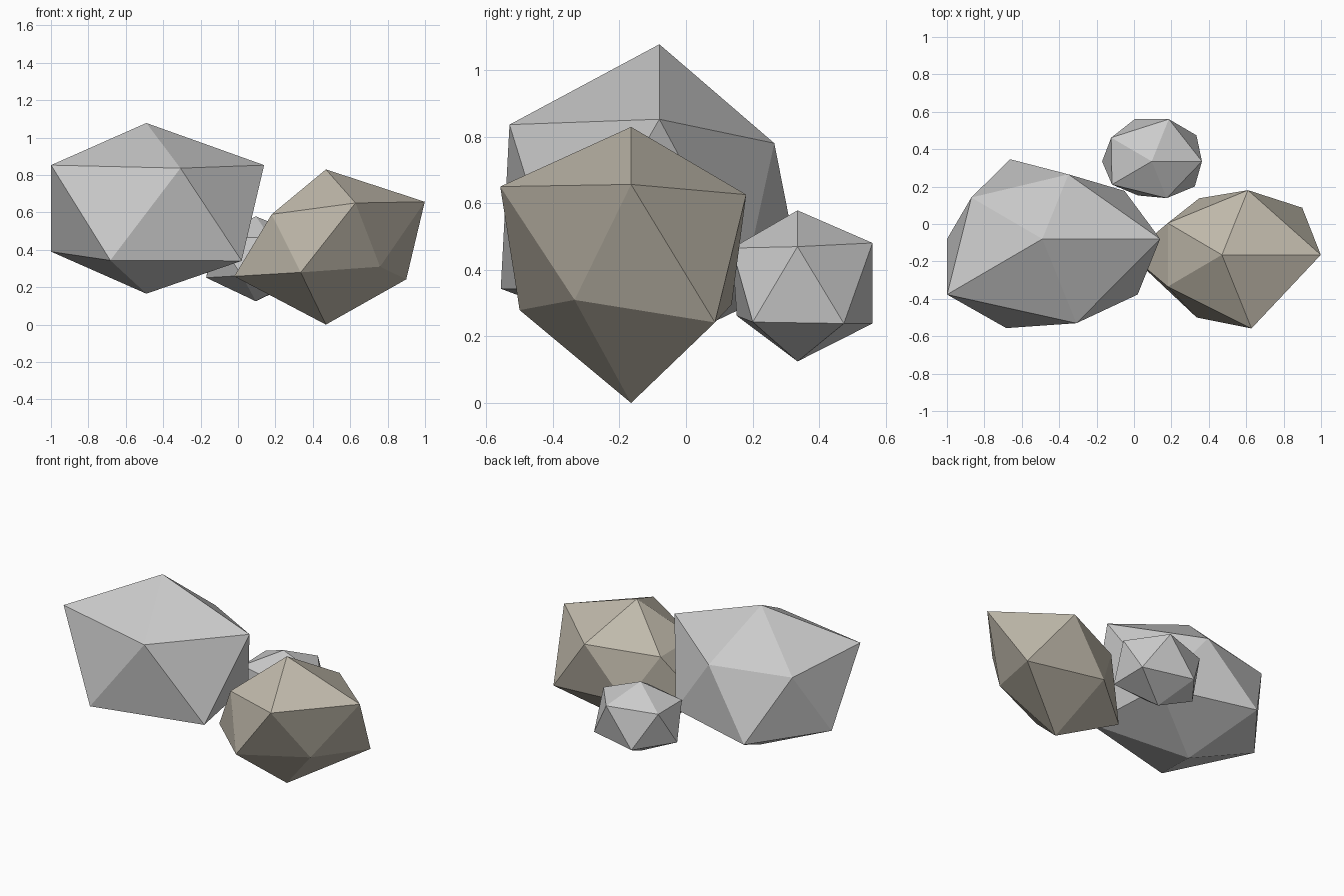
import bpy, bmesh, math

if "Cube" in bpy.data.objects:
    bpy.data.objects.remove(bpy.data.objects["Cube"])


def rock(name, centre, scale, factors, colour=None):
    """Low-poly boulder: an icosahedron with each corner pushed in or out.
    Factors run bottom, lower ring, upper ring, top (rings counter-clockwise from +x)."""
    bm = bmesh.new()
    bmesh.ops.create_icosphere(bm, subdivisions=1, radius=1)
    ordered = sorted(bm.verts, key=lambda v: (
        round(v.co.z, 2), (math.atan2(v.co.y, v.co.x) + 0.1) % math.tau))
    for v, f in zip(ordered, factors):
        v.co = [c + p * s * f for c, p, s in zip(centre, v.co, scale)]
    bmesh.ops.recalc_face_normals(bm, faces=bm.faces)
    mesh = bpy.data.meshes.new(name)
    bm.to_mesh(mesh)
    bm.free()
    obj = bpy.data.objects.new(name, mesh)
    bpy.context.collection.objects.link(obj)
    if colour:
        mat = bpy.data.materials.new(name + "_stone")
        mat.diffuse_color = (*colour, 1)
        mat.use_nodes = True
        mat.node_tree.nodes["Principled BSDF"].inputs["Base Color"].default_value = mat.diffuse_color
        mesh.materials.append(mat)
    return obj


# Large grey boulder on the left
rock("large_rock", (-0.49, -0.08, 0.597), (0.64, 0.514, 0.52),
     [0.83, 0.95, 0.975, 0.89, 1.09, 1.10, 1.10, 0.79, 0.82, 1.10, 1.03, 0.925])

# Medium sandy boulder on the right
rock("medium_rock", (0.47, -0.165, 0.45), (0.53, 0.428, 0.415),
     [1.084, 1.12, 0.83, 1.034, 0.92, 0.755, 1.115, 0.95, 0.755, 0.755, 1.08, 0.915],
     (0.53, 0.49, 0.41))

# Small grey stone at the back
rock("small_rock", (0.095, 0.335, 0.36), (0.30, 0.241, 0.246),
     [0.955, 1.10, 1.10, 0.99, 0.89, 1.06, 1.0, 1.10, 1.0, 0.98, 0.96, 0.89])
